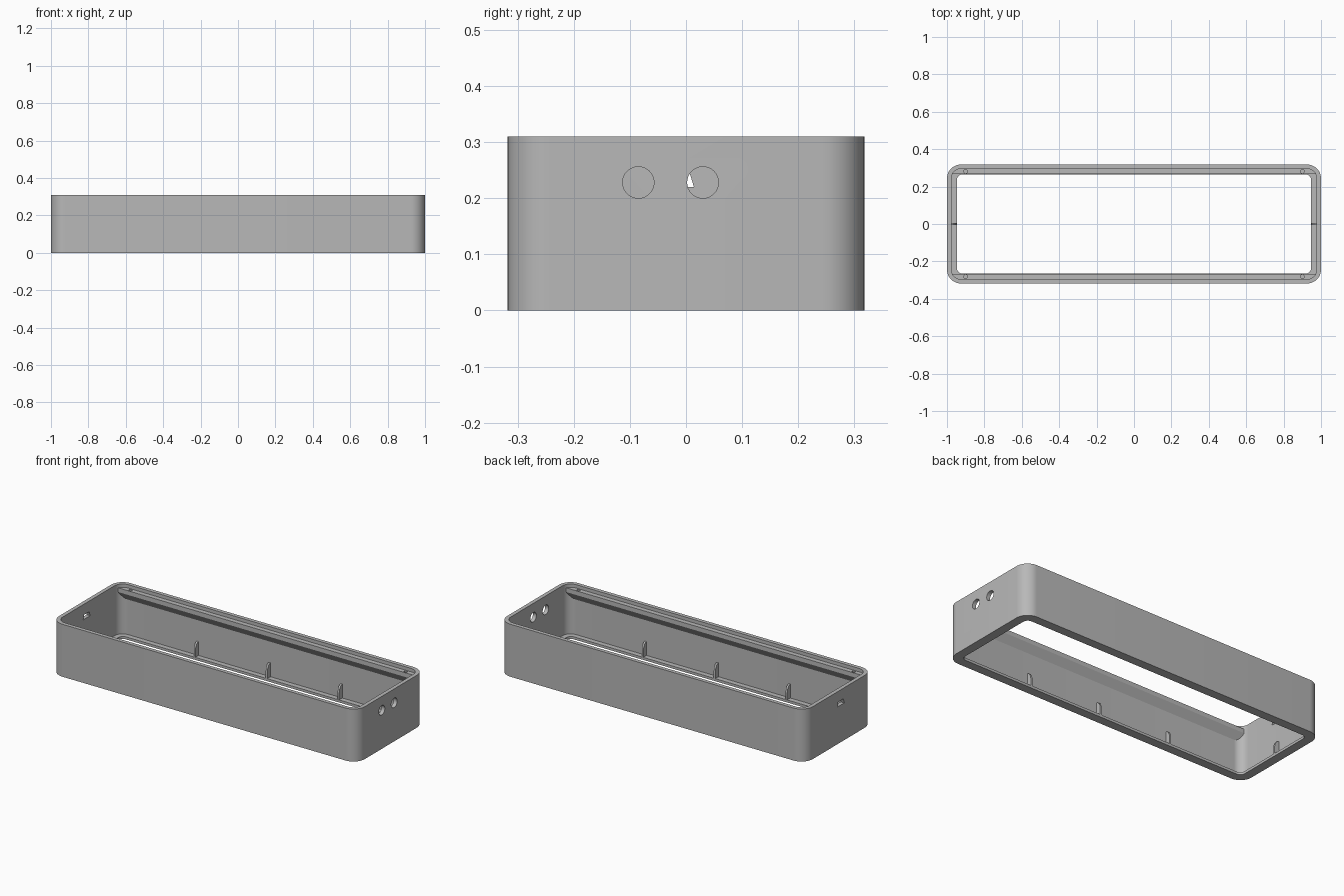
import bpy, bmesh, math
from mathutils import Matrix, Vector

if "Cube" in bpy.data.objects:
    bpy.data.objects.remove(bpy.data.objects["Cube"])

HX, HY, H = 1.0, 0.318, 0.31      # outer half sizes and height
WALL, LIP, FLOOR = 0.023, 0.053, 0.015

grey = bpy.data.materials.new("plain grey")
grey.use_nodes = True
grey.diffuse_color = (0.48, 0.48, 0.48, 1)
grey.node_tree.nodes["Principled BSDF"].inputs["Base Color"].default_value = grey.diffuse_color


def finish(name, bm):
    bmesh.ops.recalc_face_normals(bm, faces=bm.faces[:])
    mesh = bpy.data.meshes.new(name)
    bm.to_mesh(mesh)
    bm.free()
    mesh.materials.append(grey)
    obj = bpy.data.objects.new(name, mesh)
    bpy.context.collection.objects.link(obj)
    return obj


def rounded_loop(bm, inset, radius, z, seg=12):
    """Rounded rectangle of vertices, set in from the outer wall."""
    verts = []
    for q, (sx, sy) in enumerate([(1, 1), (-1, 1), (-1, -1), (1, -1)]):
        cx, cy = sx * (HX - inset - radius), sy * (HY - inset - radius)
        for i in range(seg + 1):
            a = (q + i / seg) * math.pi / 2
            verts.append(bm.verts.new((cx + radius * math.cos(a), cy + radius * math.sin(a), z)))
    return verts


def bridge(bm, a, b):
    n = len(a)
    for i in range(n):
        j = (i + 1) % n
        bm.faces.new((a[i], a[j], b[j], b[i]))


def prism(name, points, offset):
    """Extrude a flat polygon along the offset vector."""
    bm = bmesh.new()
    base = [bm.verts.new(p) for p in points]
    top = [bm.verts.new(Vector(p) + Vector(offset)) for p in points]
    bm.faces.new(base)
    bm.faces.new(top)
    bridge(bm, base, top)
    return finish(name, bm)


def cylinder(radius, depth, place):
    bm = bmesh.new()
    bmesh.ops.create_cone(bm, cap_ends=True, segments=32, radius1=radius,
                          radius2=radius, depth=depth, matrix=place)
    return finish("cutter", bm)


def boolean(obj, tool, operation):
    mod = obj.modifiers.new("cut", 'BOOLEAN')
    mod.object, mod.operation, mod.solver = tool, operation, 'EXACT'
    bpy.context.view_layer.objects.active = obj
    bpy.ops.object.modifier_apply(modifier=mod.name)
    bpy.data.objects.remove(tool)


# Shell: outer wall, rim, inner wall and bottom flange as one closed ring
bm = bmesh.new()
rings = [rounded_loop(bm, *r) for r in (
    (0, 0.075, 0), (0, 0.075, H), (WALL, 0.052, H),
    (WALL, 0.052, FLOOR), (LIP, 0.03, FLOOR), (LIP, 0.03, 0))]
for i, ring in enumerate(rings):
    bridge(bm, ring, rings[(i + 1) % len(rings)])
shell = finish("enclosure_shell", bm)

# Two round holes in the +x end
for y in (-0.085, 0.03):
    place = Matrix.Translation((HX, y, 0.228)) @ Matrix.Rotation(math.pi / 2, 4, 'Y')
    boolean(shell, cylinder(0.028, 0.2, place), 'DIFFERENCE')

# Tapered port slot in the -x end
slot = [(-1.1, -0.018 + dy, z) for dy, z in
        ((-0.032, 0.22), (0.032, 0.22), (0.024, 0.247), (-0.024, 0.247))]
boolean(shell, prism("cutter", slot, (0.2, 0, 0)), 'DIFFERENCE')
parts = [shell]

# Screw ledges under the rim, with sloping undersides and blind holes
for side, s in (("back", 1), ("front", -1)):
    profile = [(-HX, s * y, z) for y, z in
               ((0.31, 0.29), (0.267, 0.29), (0.267, 0.265), (0.296, 0.22), (0.31, 0.22))]
    ledge = prism(side + "_screw_ledge", profile, (2 * HX, 0, 0))
    bm = bmesh.new()
    low, high = rounded_loop(bm, 0.012, 0.063, 0.1), rounded_loop(bm, 0.012, 0.063, 0.4)
    bridge(bm, low, high)
    bm.faces.new(low)
    bm.faces.new(high)
    boolean(ledge, finish("cutter", bm), 'INTERSECT')
    for x in (-0.9, 0.9):
        place = Matrix.Translation((x, s * 0.281, 0.29))
        boolean(ledge, cylinder(0.01, 0.06, place), 'DIFFERENCE')
    parts.append(ledge)


# Rounded ribs standing on the flange
def rib(name, x, y, inward):
    inward = Vector(inward)
    across = Vector((-inward.y, inward.x, 0)) * 0.011
    start = Vector((x, y, 0)) - across / 2
    shape = [(-0.005, 0.01), (0.029, 0.01), (0.029, 0.055), (0.026, 0.072),
             (0.018, 0.088), (0.008, 0.096), (-0.005, 0.098)]
    points = [start + inward * d + Vector((0, 0, z)) for d, z in shape]
    parts.append(prism(name, points, across))


for s, side in ((1, "back"), (-1, "front")):
    for x, spot in ((-0.47, "right"), (0, "middle"), (0.47, "left")):
        rib(f"{side}_{spot}_rib", x, s * (HY - WALL), (0, -s, 0))
for s, side in ((1, "left"), (-1, "right")):
    rib(f"{side}_end_rib", s * (HX - WALL), 0, (-s, 0, 0))

# Smooth rounds, crisp edges
bpy.ops.object.select_all(action='DESELECT')
for obj in parts:
    obj.select_set(True)
bpy.context.view_layer.objects.active = shell
bpy.ops.object.shade_smooth_by_angle(angle=math.radians(25))
